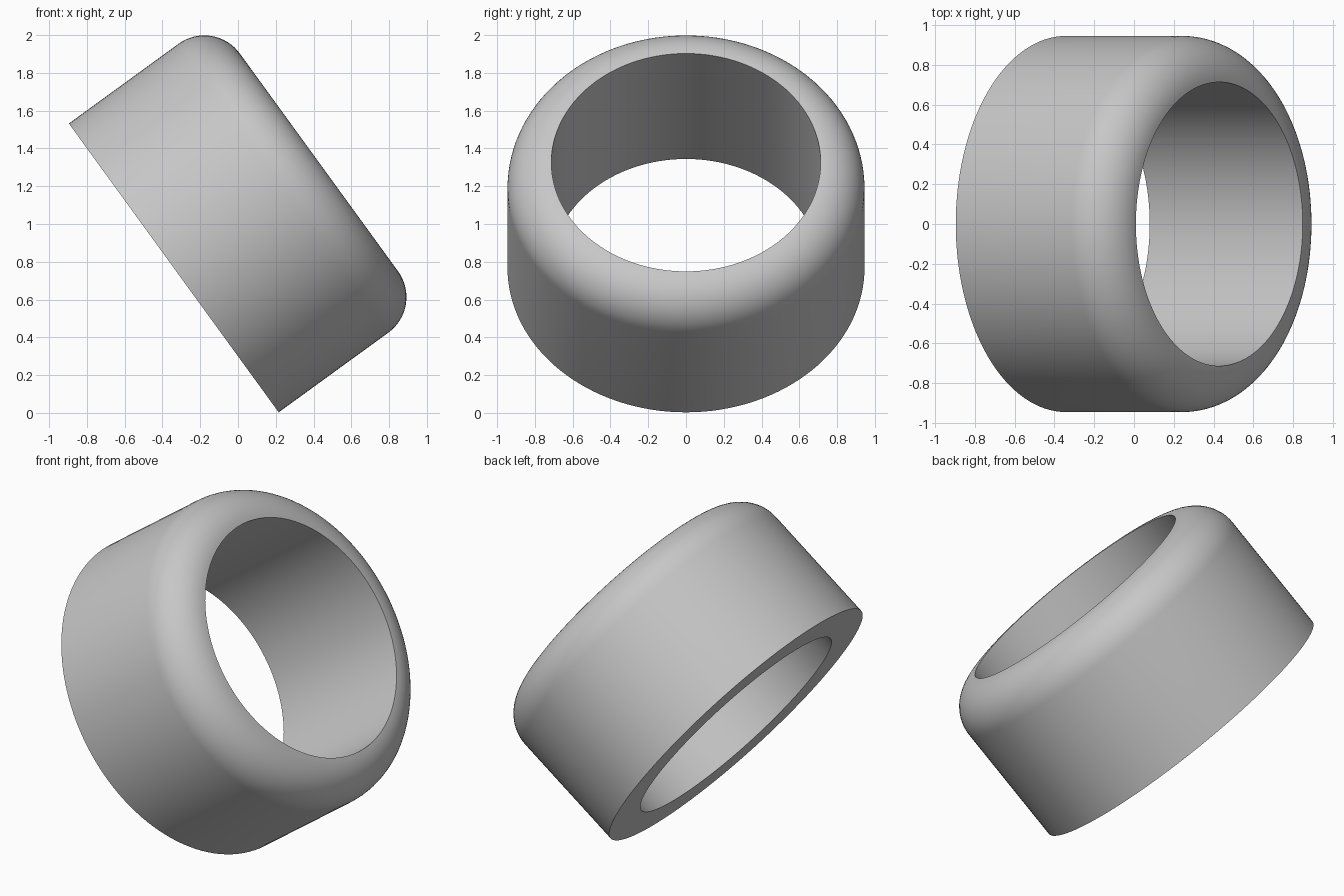
import bpy
import bmesh
from math import sin, cos, pi, radians
from mathutils import Matrix, Vector

cube = bpy.data.objects.get("Cube")
if cube:
    bpy.data.objects.remove(cube, do_unlink=True)

OUTER, BORE, HEIGHT = 0.945, 0.713, 0.95
ROUND = OUTER - BORE
TILT = radians(54)
SEGMENTS, ROUND_STEPS = 128, 16

# Plain grey material
grey = bpy.data.materials.new("grey")
grey.use_nodes = True
colour = (0.57, 0.57, 0.57, 1)
grey.diffuse_color = colour
grey.node_tree.nodes["Principled BSDF"].inputs["Base Color"].default_value = colour

# Wall profile: flat base, straight outside, quarter-round rim, straight bore
profile = [(BORE, 0), (OUTER, 0)]
for i in range(ROUND_STEPS + 1):
    a = i / ROUND_STEPS * pi / 2
    profile.append((BORE + ROUND * cos(a), HEIGHT - ROUND + ROUND * sin(a)))

# Turn the profile around the axis
bm = bmesh.new()
verts = [bm.verts.new((r, 0, z)) for r, z in profile]
edges = [bm.edges.new((v, verts[(i + 1) % len(verts)])) for i, v in enumerate(verts)]
bmesh.ops.spin(bm, geom=verts + edges, cent=(0, 0, 0), axis=(0, 0, 1),
               angle=2 * pi, steps=SEGMENTS, use_merge=True)
bmesh.ops.remove_doubles(bm, verts=bm.verts, dist=0.0001)
bmesh.ops.recalc_face_normals(bm, faces=bm.faces)

# Tip the ring toward +x and rest its lowest edge on the ground
base_centre = Vector((-0.34, 0, OUTER * sin(TILT) + 0.003))
bm.transform(Matrix.Translation(base_centre) @ Matrix.Rotation(TILT, 4, 'Y'))

mesh = bpy.data.meshes.new("rounded_ring")
bm.to_mesh(mesh)
bm.free()
mesh.materials.append(grey)
ring = bpy.data.objects.new("rounded_ring", mesh)
bpy.context.collection.objects.link(ring)

# Smooth walls with crisp bore and base edges
bpy.ops.object.select_all(action='DESELECT')
ring.select_set(True)
bpy.context.view_layer.objects.active = ring
bpy.ops.object.shade_smooth_by_angle(angle=radians(30))
